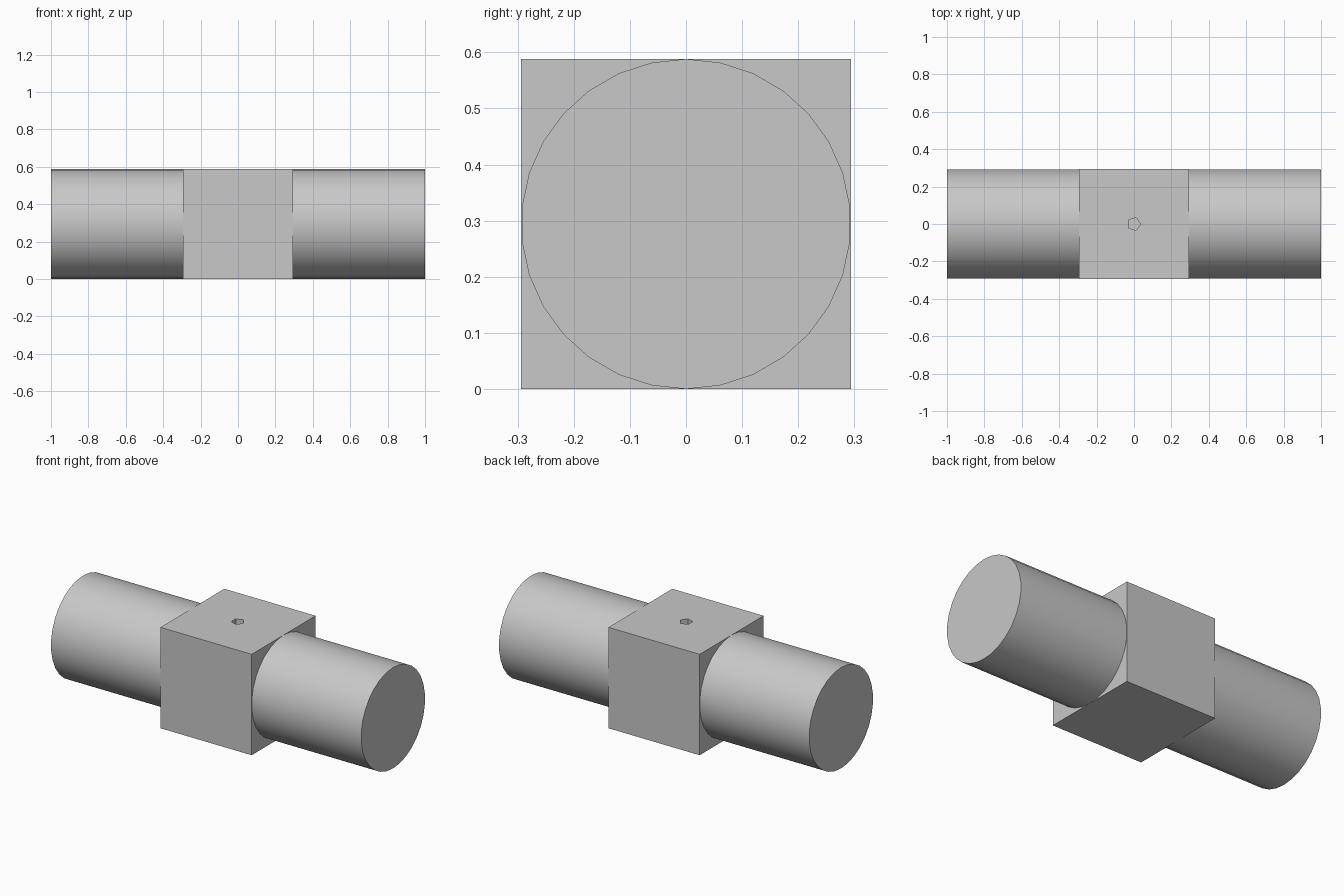
import bpy
import math
from mathutils import Matrix

if "Cube" in bpy.data.objects:
    bpy.data.objects.remove(bpy.data.objects["Cube"], do_unlink=True)

HALF = 0.294          # half the block's width, and the arm radius
HOLE_RADIUS = 0.036
HOLE_DEPTH = 0.29

grey = bpy.data.materials.new("light_grey")
grey.use_nodes = True
colour = (0.58, 0.58, 0.58, 1)
grey.diffuse_color = colour
grey.node_tree.nodes["Principled BSDF"].inputs["Base Color"].default_value = colour


def finish(name):
    obj = bpy.context.object
    obj.name = name
    obj.data.materials.append(grey)
    return obj


# Central block
bpy.ops.mesh.primitive_cube_add(size=2 * HALF, location=(0, 0, HALF))
block = finish("centre_block")

# Five-sided blind hole in the top of the block, one corner towards +x
bpy.ops.mesh.primitive_cylinder_add(
    vertices=5, radius=HOLE_RADIUS, depth=2 * HOLE_DEPTH, location=(0, 0, 2 * HALF))
cutter = finish("hole_cutter")
cutter.data.transform(Matrix.Rotation(-math.pi / 2, 4, "Z"))
cut = block.modifiers.new("top_hole", "BOOLEAN")
cut.operation = "DIFFERENCE"
cut.solver = "EXACT"
cut.object = cutter
bpy.context.view_layer.objects.active = block
bpy.ops.object.modifier_apply(modifier=cut.name)
bpy.data.objects.remove(cutter, do_unlink=True)

# Round arms on both sides, with a corner of the section at the very top
for name, side in (("left_arm", 1), ("right_arm", -1)):
    bpy.ops.mesh.primitive_cylinder_add(
        vertices=30, radius=HALF, depth=1 - HALF,
        location=(side * (1 + HALF) / 2, 0, HALF))
    arm = finish(name)
    arm.data.transform(Matrix.Rotation(math.pi / 2, 4, "Y")
                       @ Matrix.Rotation(math.pi / 2, 4, "Z"))
    bpy.ops.object.shade_smooth_by_angle(angle=math.radians(30))
